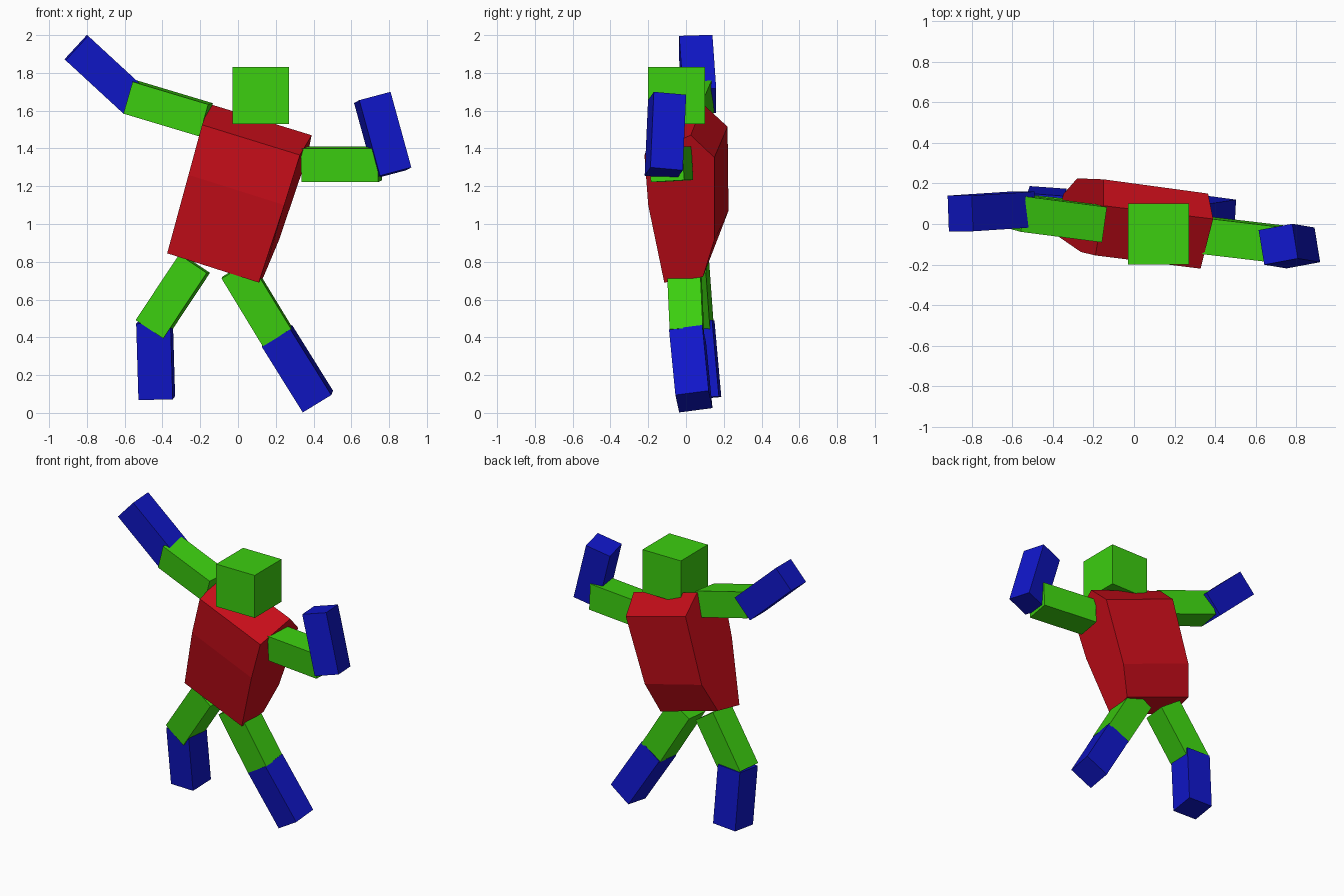
import bpy, bmesh
from mathutils import Vector, Matrix

if "Cube" in bpy.data.objects:
    bpy.data.objects.remove(bpy.data.objects["Cube"])


def material(name, rgb):
    m = bpy.data.materials.new(name)
    m.diffuse_color = (*rgb, 1)
    m.use_nodes = True
    m.node_tree.nodes["Principled BSDF"].inputs["Base Color"].default_value = m.diffuse_color
    return m


RED = material("red", (0.57, 0.004, 0.01))
GREEN = material("green", (0.045, 0.62, 0.005))
BLUE = material("blue", (0.005, 0.008, 0.58))


def finish(name, bm, mat):
    bmesh.ops.recalc_face_normals(bm, faces=bm.faces)
    mesh = bpy.data.meshes.new(name)
    bm.to_mesh(mesh)
    bm.free()
    mesh.materials.append(mat)
    ob = bpy.data.objects.new(name, mesh)
    bpy.context.collection.objects.link(ob)
    return ob


def limb(name, start, end, mat, depth_dir, size=0.176):
    """Square bar running from start to end, its sides aligned to depth_dir."""
    a, b = Vector(start), Vector(end)
    z = (b - a).normalized()
    d = Vector(depth_dir)
    y = (d - z * d.dot(z)).normalized()
    x = y.cross(z)
    frame = Matrix((x * size, y * size, b - a)).transposed().to_4x4()
    frame.translation = (a + b) / 2
    bm = bmesh.new()
    bmesh.ops.create_cube(bm, size=1, matrix=frame)
    finish(name, bm, mat)


# Torso: seven-sided side profile, lofted from the left side to the right side
left = [(-0.375, -0.06, 0.845), (-0.262, -0.138, 1.26), (-0.19, -0.155, 1.525),
        (-0.15, 0.09, 1.635), (-0.15, 0.22, 1.515), (-0.28, 0.225, 1.07),
        (-0.35, 0.145, 0.875)]
right = [(0.11, -0.115, 0.69), (0.245, -0.2, 1.10), (0.328, -0.22, 1.365),
         (0.39, 0.025, 1.47), (0.365, 0.15, 1.352), (0.217, 0.15, 0.915),
         (0.135, 0.09, 0.72)]
bm = bmesh.new()
lv = [bm.verts.new(p) for p in left]
rv = [bm.verts.new(p) for p in right]
bm.faces.new(lv)
bm.faces.new(rv)
for i in range(len(lv)):
    j = (i + 1) % len(lv)
    bm.faces.new((lv[i], lv[j], rv[j], rv[i]))
finish("torso", bm, RED)

# Head
limb("head", (0.12, -0.05, 1.53), (0.12, -0.05, 1.83), GREEN, (0, 1, 0), 0.3)

# Raised arm
limb("left_upper_arm", (-0.57, 0.055, 1.672), (-0.17, 0.003, 1.552), GREEN, (0.1, 1, 0.05))
limb("left_forearm", (-0.548, 0.072, 1.65), (-0.856, 0.052, 1.934), BLUE, (0, 1, 0))

# Bent arm
limb("right_upper_arm", (0.345, -0.055, 1.316), (0.752, -0.103, 1.316), GREEN, (0.12, 1, 0.06), 0.178)
limb("right_forearm", (0.821, -0.118, 1.27), (0.711, -0.1, 1.67), BLUE, (-0.17, 1, -0.06), 0.174)

# Legs
limb("left_thigh", (-0.23, 0.025, 0.79), (-0.46, 0.05, 0.443), GREEN, (0.1, 1, 0))
limb("left_shin", (-0.442, 0.054, 0.482), (-0.43, 0.09, 0.078), BLUE, (0.07, 1, 0.1), 0.182)
limb("right_thigh", (-0.009, -0.01, 0.762), (0.209, 0.006, 0.403), GREEN, (0.05, 1, 0.03))
limb("right_shin", (0.206, 0.008, 0.408), (0.423, 0.042, 0.06), BLUE, (0.06, 1, 0.12), 0.178)
